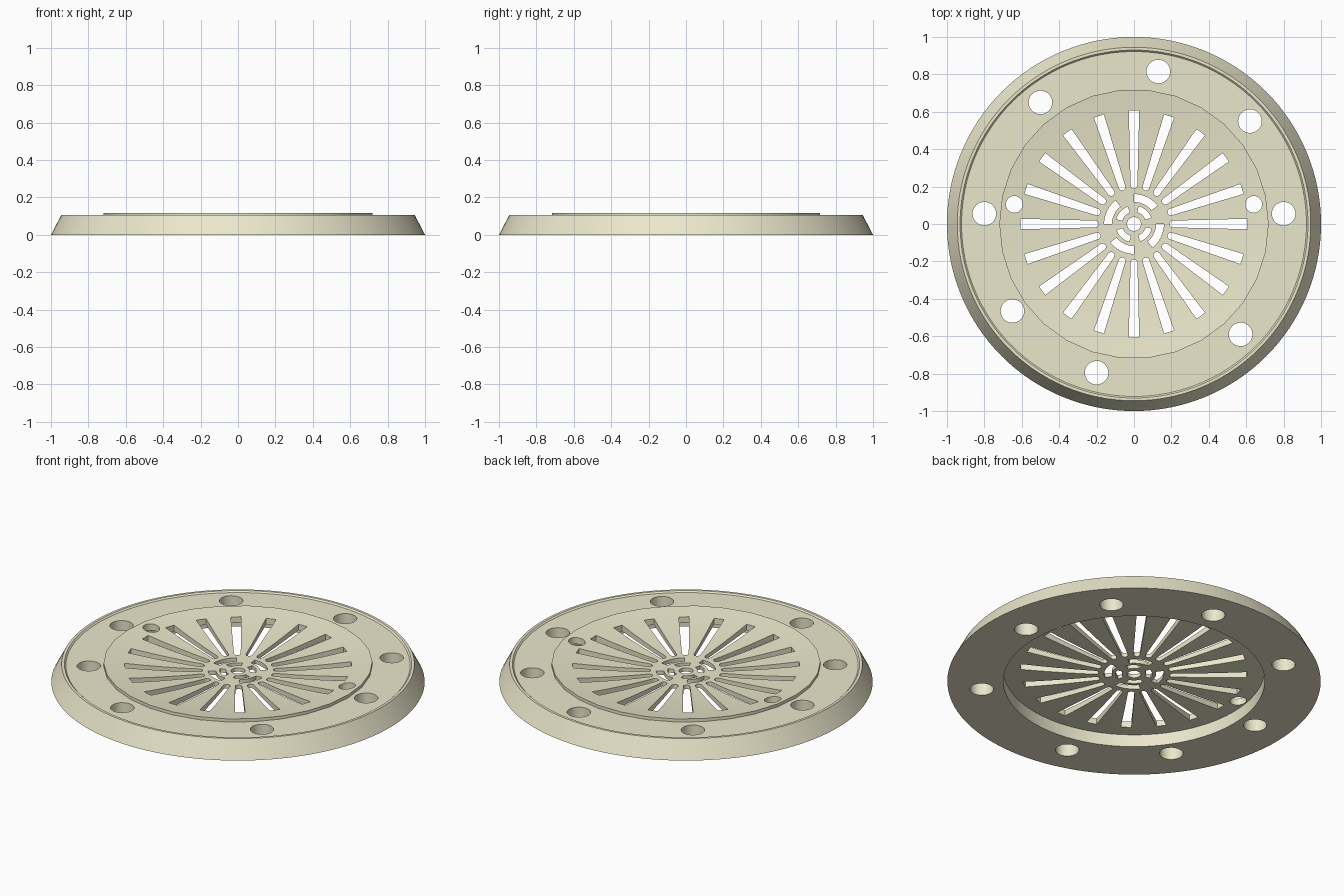
import bpy, bmesh
from math import sin, cos, pi, radians

if "Cube" in bpy.data.objects:
    bpy.data.objects.remove(bpy.data.objects["Cube"])

mat = bpy.data.materials.new("cream")
mat.diffuse_color = (0.83, 0.80, 0.60, 1)
mat.use_nodes = True
mat.node_tree.nodes["Principled BSDF"].inputs["Base Color"].default_value = mat.diffuse_color


def make_object(name, bm):
    bmesh.ops.recalc_face_normals(bm, faces=bm.faces)
    mesh = bpy.data.meshes.new(name)
    bm.to_mesh(mesh)
    bm.free()
    obj = bpy.data.objects.new(name, mesh)
    bpy.context.collection.objects.link(obj)
    return obj


def lathe(name, profile, sides):
    """Spin a closed (radius, z) outline round the z axis."""
    bm = bmesh.new()
    rings = [[bm.verts.new((r * cos(2 * pi * i / sides), r * sin(2 * pi * i / sides), z))
              for r, z in profile] for i in range(sides)]
    n = len(profile)
    for i in range(sides):
        a, b = rings[i], rings[(i + 1) % sides]
        for j in range(n):
            k = (j + 1) % n
            bm.faces.new((a[j], b[j], b[k], a[k]))
    return make_object(name, bm)


def prism(bm, outline, z0=-0.1, z1=0.3):
    """Add an upright prism on a flat outline."""
    lo = [bm.verts.new((x, y, z0)) for x, y in outline]
    hi = [bm.verts.new((x, y, z1)) for x, y in outline]
    bm.faces.new(lo[::-1])
    bm.faces.new(hi)
    for i in range(len(lo)):
        j = (i + 1) % len(lo)
        bm.faces.new((lo[i], lo[j], hi[j], hi[i]))


def circle(x, y, r, n=32):
    return [(x + r * cos(2 * pi * i / n), y + r * sin(2 * pi * i / n)) for i in range(n)]


def arc(r0, r1, start, end, n=8):
    angs = [radians(start + (end - start) * i / n) for i in range(n + 1)]
    return ([(r1 * cos(a), r1 * sin(a)) for a in angs] +
            [(r0 * cos(a), r0 * sin(a)) for a in reversed(angs)])


def rotated(pts, deg):
    c, s = cos(radians(deg)), sin(radians(deg))
    return [(x * c - y * s, x * s + y * c) for x, y in pts]


def cut(obj, outlines):
    bm = bmesh.new()
    for o in outlines:
        prism(bm, o)
    cutter = make_object("cutter", bm)
    cutter.hide_render = True
    mod = obj.modifiers.new("holes", 'BOOLEAN')
    mod.operation, mod.solver, mod.object = 'DIFFERENCE', 'EXACT', cutter
    bpy.context.view_layer.objects.active = obj
    bpy.ops.object.modifier_apply(modifier=mod.name)
    bpy.data.objects.remove(cutter)


# Outer flange: sloped edge, thin lip, slightly recessed top face
flange = lathe("flange", [(0.70, 0), (1.0, 0), (0.945, 0.105), (0.93, 0.105),
                          (0.922, 0.097), (0.70, 0.097)], 128)

# Shallow concave dish with an open centre
steps = 12
radii = [0.037 + (0.72 - 0.037) * i / steps for i in range(steps + 1)]
top = [(r, 0.065 + 0.05 * (r / 0.72) ** 2) for r in radii]
under = [(r * 0.979, 0.043 + 0.03 * (r / 0.72) ** 2) for r in radii]
under[0] = (0.037, 0.043)
dish = lathe("dish_grate", top + [(0.72, 0.09), (0.705, 0.09)] + under[::-1], 30)

# Screw holes in the flange
screws = [(0.80, 0.055), (-0.80, 0.055), (0.13, 0.815), (-0.50, 0.65),
          (0.62, 0.55), (-0.65, -0.465), (0.57, -0.59), (-0.20, -0.795)]
cut(flange, [circle(x, y, 0.063) for x, y in screws])

# Radial slots with round inner ends, hub arcs and two small holes in the dish
tip = [(0.207 - 0.018 * sin(pi * i / 6), 0.018 * cos(pi * i / 6)) for i in range(7)]
slot = tip + [(0.607, -0.028), (0.607, 0.028)]
openings = [rotated(slot, 18 * i) for i in range(20)]
for k in range(4):
    openings.append(arc(0.118, 0.16, 38 + 90 * k, 90 + 90 * k))
    openings.append(arc(0.065, 0.098, 20 + 90 * k, 75 + 90 * k))
openings += [circle(s * 0.64, 0.105, 0.045, 24) for s in (1, -1)]
cut(dish, openings)

# Shared colour and smooth shading
for obj in (flange, dish):
    obj.data.materials.clear()
    obj.data.materials.append(mat)
    bpy.ops.object.select_all(action='DESELECT')
    obj.select_set(True)
    bpy.context.view_layer.objects.active = obj
    bpy.ops.object.shade_smooth_by_angle(angle=radians(25))
